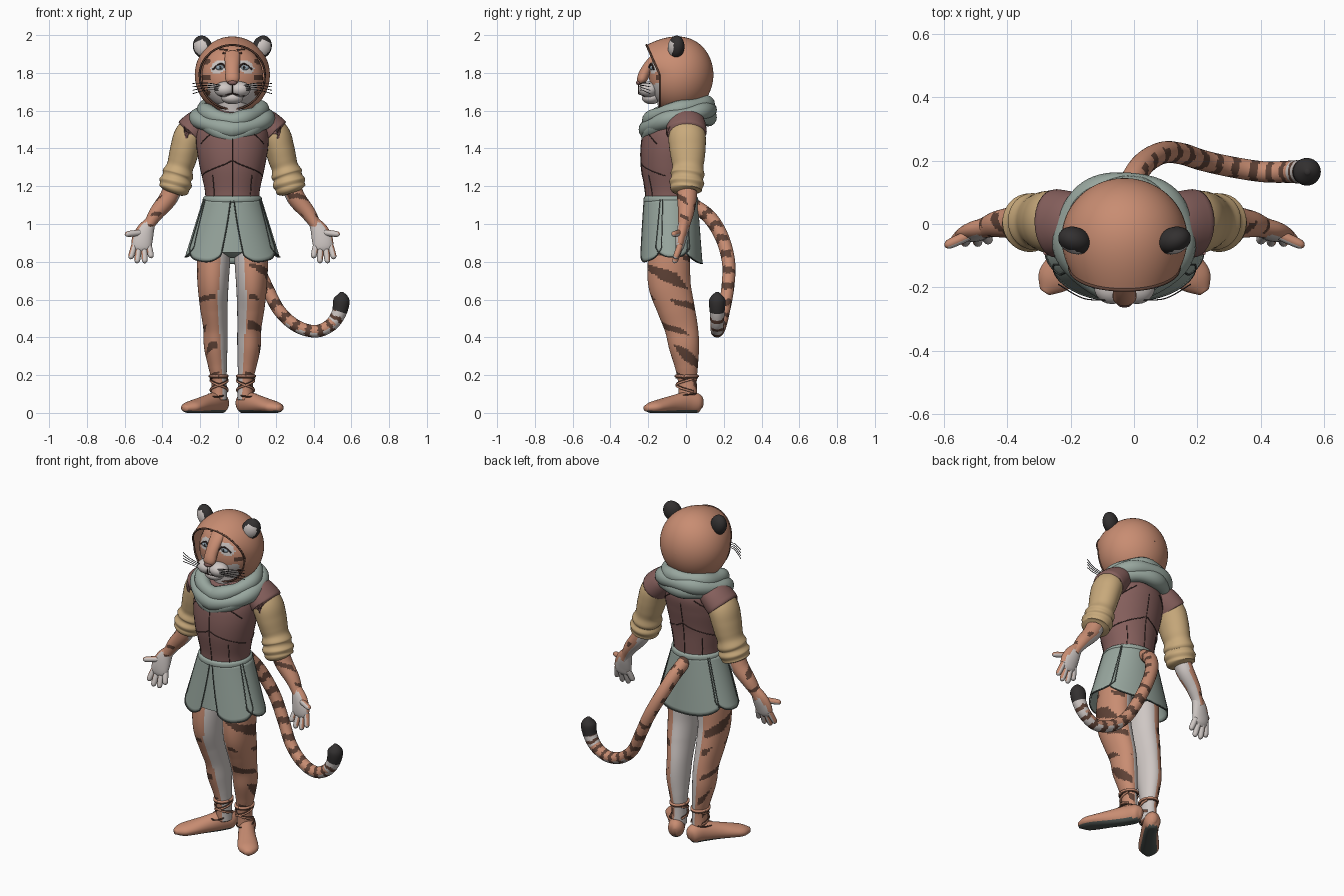
import bpy, bmesh, math
from math import sin, cos, pi, radians
from mathutils import Vector

if "Cube" in bpy.data.objects:
    bpy.data.objects.remove(bpy.data.objects["Cube"], do_unlink=True)

COLOURS = {
    "orange": (.58, .265, .168), "stripe": (.115, .055, .037), "white": (.62, .57, .55),
    "sage": (.31, .38, .34), "plum": (.235, .115, .107), "tan": (.58, .4, .2),
    "black": (.033, .03, .03), "sole": (.075, .09, .083), "seam": (.055, .03, .027),
    "eye": (.3, .38, .44)}
MATS = {}
for key, rgb in COLOURS.items():
    m = bpy.data.materials.new(key)
    m.use_nodes = True
    m.diffuse_color = (*rgb, 1)
    m.node_tree.nodes["Principled BSDF"].inputs["Base Color"].default_value = (*rgb, 1)
    MATS[key] = m
AXIS = -.03          # body axis, the tail reaches further to the left
X, Y, Z = Vector((1, 0, 0)), Vector((0, 1, 0)), Vector((0, 0, 1))


def grid(name, f, nu, nv, mats, rule=None, closed=True, caps=True):
    """Surface f(u, v); rule(point, normal, u) picks a colour name."""
    mats = mats.split()
    bm = bmesh.new()
    n = nv if closed else nv + 1
    rows = [[bm.verts.new(f(i / nu, j / nv)) for j in range(n)] for i in range(nu + 1)]
    made = []
    for i in range(nu):
        for j in range(nv):
            k = (j + 1) % n
            made.append((bm.faces.new((rows[i][j], rows[i][k], rows[i + 1][k], rows[i + 1][j])), i / nu))
    if closed and caps:
        made += [(bm.faces.new(rows[0]), 0), (bm.faces.new(rows[-1]), 1)]
    bmesh.ops.recalc_face_normals(bm, faces=bm.faces[:])
    for face, u in made:
        face.smooth = True
        if rule:
            face.material_index = mats.index(rule(face.calc_center_median(), face.normal, u))
    me = bpy.data.meshes.new(name)
    bm.to_mesh(me)
    bm.free()
    for key in mats:
        me.materials.append(MATS[key])
    ob = bpy.data.objects.new(name, me)
    bpy.context.collection.objects.link(ob)
    ob.location.x = AXIS
    return ob


def cat(pts, t):
    """Smooth interpolation through the rows of pts."""
    n = len(pts) - 1
    x = max(0, min(1, t)) * n
    i = min(int(x), n - 1)
    w = x - i
    rows = zip(pts[max(i - 1, 0)], pts[i], pts[i + 1], pts[min(i + 2, n)])
    return [b + .5 * w * (c - a + w * (2 * a - 5 * b + 4 * c - d + w * (3 * (b - c) + d - a)))
            for a, b, c, d in rows]


def sweep(name, pts, mats, rule=None, nu=24, nv=24, ref=Y, floor=None):
    """Tube through rows of x, y, z, radius and optional second radius."""
    def f(u, v):
        p = cat(pts, u)
        t = (Vector(cat(pts, u + .01)[:3]) - Vector(cat(pts, u - .01)[:3])).normalized()
        side = (X if abs(t.dot(ref)) > .97 else ref).cross(t).normalized()
        q = Vector(p[:3]) + side * cos(2 * pi * v) * max(p[3], .001)
        q += t.cross(side) * sin(2 * pi * v) * max(p[-1], .001)
        if floor is not None:
            q.z = max(q.z, floor)
        return q
    return grid(name, f, nu, nv, mats, rule)


def ball(name, loc, r, mats, rule=None, rot=(0, 0, 0), nu=16, nv=24):
    def f(u, v):
        a = pi * (.01 + .98 * u)
        return Vector((r[0] * sin(a) * cos(2 * pi * v), r[1] * sin(a) * sin(2 * pi * v), r[2] * cos(a)))
    ob = grid(name, f, nu, nv, mats, rule)
    ob.location = Vector(loc) + X * AXIS
    ob.rotation_euler = rot


def seam(name, pts, r=.0028, mat="seam", nu=40):
    sweep(name, [(*p, r) for p in pts], mat, nu=nu, nv=6)


def flip(pts, s):
    return [(p[0] * s, *p[1:]) for p in pts]


# Vest body
TORSO = [(-.08, 1.11, .143, .133), (-.08, 1.18, .146, .137), (-.085, 1.3, .172, .152),
         (-.075, 1.41, .19, .163), (-.06, 1.5, .188, .16), (-.045, 1.57, .15, .12), (-.04, 1.62, .09, .08)]
DENSE = [cat(TORSO, i / 60) for i in range(61)]


def torso(a, z):
    cy, zz, rx, ry = min(DENSE, key=lambda row: abs(row[1] - z))
    return Vector((sin(a) * rx, cy - cos(a) * ry, z))


grid("vest", lambda u, v: torso(2 * pi * v, DENSE[round(u * 60)][1]), 60, 40, "plum")
for face, turn in (("front", 0), ("back", pi)):
    seam(face + "_centre_seam", [torso(turn, 1.14 + .03 * i) for i in range(12)])
    seam(face + "_chest_seam", [torso(turn + radians(d), 1.335 - .08 * abs(d / 80) ** .8)
                                for d in range(-80, 81, 10)])
    for s in (1, -1):
        seam(face + "_side_seam", [torso(turn + s * (.75 - .012 * i), 1.14 + .024 * i) for i in range(6)])
        seam(face + "_yoke_seam", [torso(turn + s * (.45 + .12 * i), 1.5 - .015 * i) for i in range(6)])


# Skirt with overlapping panels
def skirt(a, z, off=0.0):
    u = (1.14 - z) / .34
    return Vector((sin(a) * (.147 + .106 * u + off), -.08 - cos(a) * (.135 + .026 * u + off), z))


def panel(name, top, bottom, end, hem, lift):
    def f(u, v):
        a0 = top + (bottom - top) * u
        low = hem + .05 * abs(2 * v - 1) ** 3 + lift * v
        return skirt(radians(a0 + (end - a0) * v), 1.13 + (low - 1.13) * u, .006)
    grid(name, f, 16, 20, "sage", closed=False).modifiers.new("thick", "SOLIDIFY").thickness = .008
    edge = [f(i / 8, 0) for i in range(8)] + [f(1, i / 12) for i in range(13)]
    seam(name + "_edge", edge + [f(1 - i / 8, 1) for i in range(1, 9)], .003, "sole", 70)


grid("skirt", lambda u, v: skirt(2 * pi * v, 1.14 - .29 * u), 14, 48, "sage", caps=False)
ball("shorts", (0, -.08, .895), (.17, .14, .075), "sage")
for s in (1, -1):
    panel("skirt_front_panel", s * 3, s * 14, s * 72, .785, .04)
    panel("skirt_side_panel", s * 66, s * 60, s * 128, .825, 0)
panel("skirt_back_panel", 126, 122, 236, .79, 0)
sweep("belt", [(0, -.08, z, rx, rx - .012) for z, rx in ((1.115, .15), (1.12, .157), (1.14, .155), (1.148, .145))],
      "sage", nu=9, nv=40)


# Legs, shoes and straps
LEG = [(.095, -.08, .93, .085, .1), (.1, -.09, .8, .088, .112), (.102, -.087, .68, .082, .112),
       (.098, -.055, .56, .073, .1), (.09, -.025, .45, .064, .088), (.088, -.01, .35, .062, .08),
       (.078, .002, .25, .05, .062), (.07, .007, .17, .04, .05), (.07, .01, .07, .043, .05)]
SHOE = [(.045, .088, .045, .012, .02), (.056, .062, .05, .043, .052), (.09, 0, .052, .046, .058),
        (.14, -.07, .044, .05, .048), (.195, -.14, .034, .058, .037), (.228, -.18, .028, .052, .03),
        (.252, -.215, .024, .018, .015)]


def fur(s, freq, limit, back):
    """Striped outside, pale towards the inside and back."""
    def rule(p, n, u):
        out = n.x * s - back * n.y
        if out < limit:
            return "white"
        band = sin(freq * p.z + 1.8 * n.y + .8 * sin(31 * p.z)) > .6 and sin(19 * p.z + 3.5 * n.y + s) > -.4
        return "stripe" if band and out > limit + .25 else "orange"
    return rule


for s in (1, -1):
    sweep("leg", flip(LEG, s), "orange white stripe", fur(s, 46, -.24, .25), 130, 44)
    sweep("shoe", flip(SHOE, s), "orange sole",
          lambda p, n, u: "sole" if p.z < .012 else "orange", 28, 28, Z, 0)
    for way in (1, -1):
        for mat, lift, r in (("orange", 0, .006), ("stripe", .007, .003)):
            turns = [way * pi * (i / 8 - .5) * 1.4 for i in range(9)]
            seam("ankle_strap", [(s * .07 + .045 * sin(a), .006 - .056 * cos(a), .11 + lift + .009 * i)
                                 for i, a in enumerate(turns)], r, mat)
    for mat, z, r in (("orange", .195, .008), ("stripe", .185, .004)):
        seam("ankle_band", [(s * .072 + .046 * sin(pi * i / 6), .004 - .057 * cos(pi * i / 6), z)
                            for i in range(13)], r, mat)
    seam("instep_edge", [(s * (.088 + .043 * sin(pi * i / 6)), -.01 - .062 * cos(pi * i / 6),
                          .094 - .008 * cos(pi * i / 6)) for i in range(13)], .004, "stripe")

# Arms and hands
CAP = [(.11, -.01, 1.562, .05, .08), (.165, 0, 1.535, .078, .1), (.215, .002, 1.49, .086, .108),
       (.221, .002, 1.484, .08, .102)]
SLEEVE = [(.17, 0, 1.53, .07, .08), (.225, .005, 1.47, .081, .098), (.25, .008, 1.4, .078, .096),
          (.266, .01, 1.34, .074, .088), (.278, .01, 1.3, .071, .082), (.288, .008, 1.265, .083, .09),
          (.294, .006, 1.245, .077, .083), (.3, .004, 1.22, .088, .093), (.306, .002, 1.198, .08, .085),
          (.311, 0, 1.18, .078, .082), (.316, 0, 1.165, .05, .055)]
FOREARM = [(.3, .003, 1.23, .05, .052), (.337, .005, 1.14, .049, .052), (.4, 0, 1.06, .04, .042),
           (.438, -.01, 1.0, .03, .033), (.455, -.015, .965, .03, .03)]
PALM = [(.432, -.008, 1.015, .028, .028), (.46, -.018, .965, .047, .031), (.477, -.028, .915, .055, .028),
        (.482, -.034, .875, .05, .022), (.483, -.037, .855, .03, .012)]
FINGERS = [((.518, -.03, .89), (.54, -.058, .815)), ((.495, -.03, .88), (.505, -.063, .793)),
           ((.468, -.03, .88), (.463, -.063, .793)), ((.444, -.028, .89), (.428, -.055, .82)),
           ((.48, -.03, .955), (.568, -.07, .945))]
for s in (1, -1):
    def hand_rule(p, n, u):
        return "orange" if n.x * s * .7 + n.z * .7 + n.y * .2 > .42 else "white"
    sweep("shoulder_cap", flip(CAP, s), "plum", nu=16, nv=32)
    sweep("sleeve", flip(SLEEVE, s), "tan", nu=60, nv=32)
    sweep("forearm", flip(FOREARM, s), "orange white stripe", fur(s, 80, -.6, .4), 60, 32)
    sweep("palm", flip(PALM, s), "orange white", hand_rule)
    for a, b in FINGERS:
        a, b = Vector(a), Vector(b)
        path = [(*a, .016), (*a.lerp(b, .5), .0165), (*a.lerp(b, .88), .014), (*b, .004)]
        sweep("finger", flip(path, s), "orange white", hand_rule, 14, 12)

# Tail
TAIL = [(0, .04, 1.1, .036), (.02, .125, 1.035, .038), (.06, .19, .93, .037), (.12, .225, .8, .035),
        (.18, .222, .67, .034), (.25, .2, .54, .033), (.34, .18, .46, .033), (.44, .165, .432, .033),
        (.52, .165, .465, .035), (.565, .165, .53, .039), (.578, .165, .6, .042), (.578, .165, .64, .008)]


def tail_rule(p, n, u):
    if u > .82:
        return "black"
    if (u * 17 + .08 * sin(9 * n.z)) % 1 < .42 and (u > .3 or n.y < .6):
        return "stripe"
    return "white" if u > .75 or (u > .5 and n.z < -.3) else "orange"


sweep("tail", TAIL, "orange stripe white black", tail_rule, 150, 24)


# Scarf loops
def loop(name, z0, tilt, rx, ry, r, drop, phase):
    def f(u, v):
        a, b = 2 * pi * u, 2 * pi * v
        front = max(0, 1 - min(a, 2 * pi - a) / 1.1)
        rr = r * (1 + .1 * sin(5 * a + phase))
        return Vector((sin(a) * (rx + rr * cos(b)), -.04 - cos(a) * (ry + rr * cos(b)),
                       z0 - tilt * cos(a) - drop * front + rr * 1.05 * sin(b)))
    grid(name, f, 72, 16, "sage", caps=False)


loop("scarf_top", 1.605, .03, .15, .15, .042, .03, 0)
loop("scarf_middle", 1.565, .04, .185, .165, .042, .025, 2)
loop("scarf_drape", 1.55, .015, .17, .158, .042, .075, 4)
sweep("neck", [(0, -.05, 1.5, .09), (0, -.06, 1.6, .085), (0, -.07, 1.7, .09)], "white")


# Head and hood
def hood(u, v):
    a, b = pi * (.998 - .663 * u), 2 * pi * v
    w = max(0, sin(b)) * u ** 4
    return Vector((.199 * sin(a) * cos(b), -.045 - .19 * cos(a) - .07 * w, 1.79 + .21 * sin(a) * sin(b) - .025 * w))


grid("hood", hood, 32, 48, "orange", caps=False)
seam("hood_edge", [hood(1, i / 24) for i in range(25)], .0055, "stripe", 72)
FACE = Vector((0, -.07, 1.78))


def face_pt(x, z, off=0.0):
    k = max(0, 1 - (x / .162) ** 2 - ((z - FACE.z) / .172) ** 2)
    return Vector((x, FACE.y - .125 * k ** .5 - off, z))


def face_rule(p, n, u):
    x, z = abs(p.x), p.z
    if ((x - .072) / .044) ** 2 + ((z - .052 + .3 * (x - .07)) / .036) ** 2 < 1:
        return "white"
    if x > .115 and sin(75 * z + 14 * x) > .6:
        return "stripe"
    return "white" if z < -.045 + .2 * max(0, x - .06) and x < .13 else "orange"


ball("face", FACE, (.162, .125, .172), "orange white stripe", face_rule, nu=64, nv=80)
sweep("nose_bridge", [(0, -.14, 1.905, .042, .02), (0, -.18, 1.86, .04, .026), (0, -.213, 1.81, .037, .029),
                      (0, -.233, 1.765, .037, .027), (0, -.235, 1.742, .022, .012)], "orange")
ball("nose", (0, -.25, 1.748), (.024, .014, .013), "plum")
ball("chin", (0, -.185, 1.668), (.058, .048, .034), "white")
seam("mouth", [(x * .022, -.252 + abs(x) * .01, 1.69 - .004 * abs(x)) for x in range(-3, 4)], .003)
seam("lip_line", [(0, -.25, 1.742), (0, -.253, 1.71), (0, -.25, 1.692)], .0025)
for s in (1, -1):
    ball("muzzle", (s * .04, -.2, 1.712), (.056, .053, .042), "white")
    ball("eye", face_pt(s * .066, 1.828), (.022, .012, .014), "eye")
    ball("pupil", face_pt(s * .063, 1.829, .009), (.006, .005, .008), "black")
    seam("eyelid", [face_pt(s * x, z, .009) for x, z in ((.036, 1.828), (.052, 1.846), (.072, 1.844), (.104, 1.818))],
         .0045)
    for x, z in ((.03, 1.905), (.045, 1.925)):
        seam("brow_stripe", [face_pt(s * (x - .02), z - .005, .001), face_pt(s * (x + .02), z, .001)], .005, "stripe")
    for k in range(-1, 3):
        seam("whisker", [(s * .05, -.24, 1.715 + k * .008), (s * .13, -.235, 1.722 + k * .012),
                         (s * .21, -.19, 1.708 + k * .018)], .002, "black", 12)
    ball("ear", (s * .157, -.052, 1.937), (.052, .042, .062), "black white",
         lambda p, n, u: "white" if n.y < -.8 and p.z < .035 else "black",
         (0, radians(s * 24), radians(s * 22)), 32, 48)
